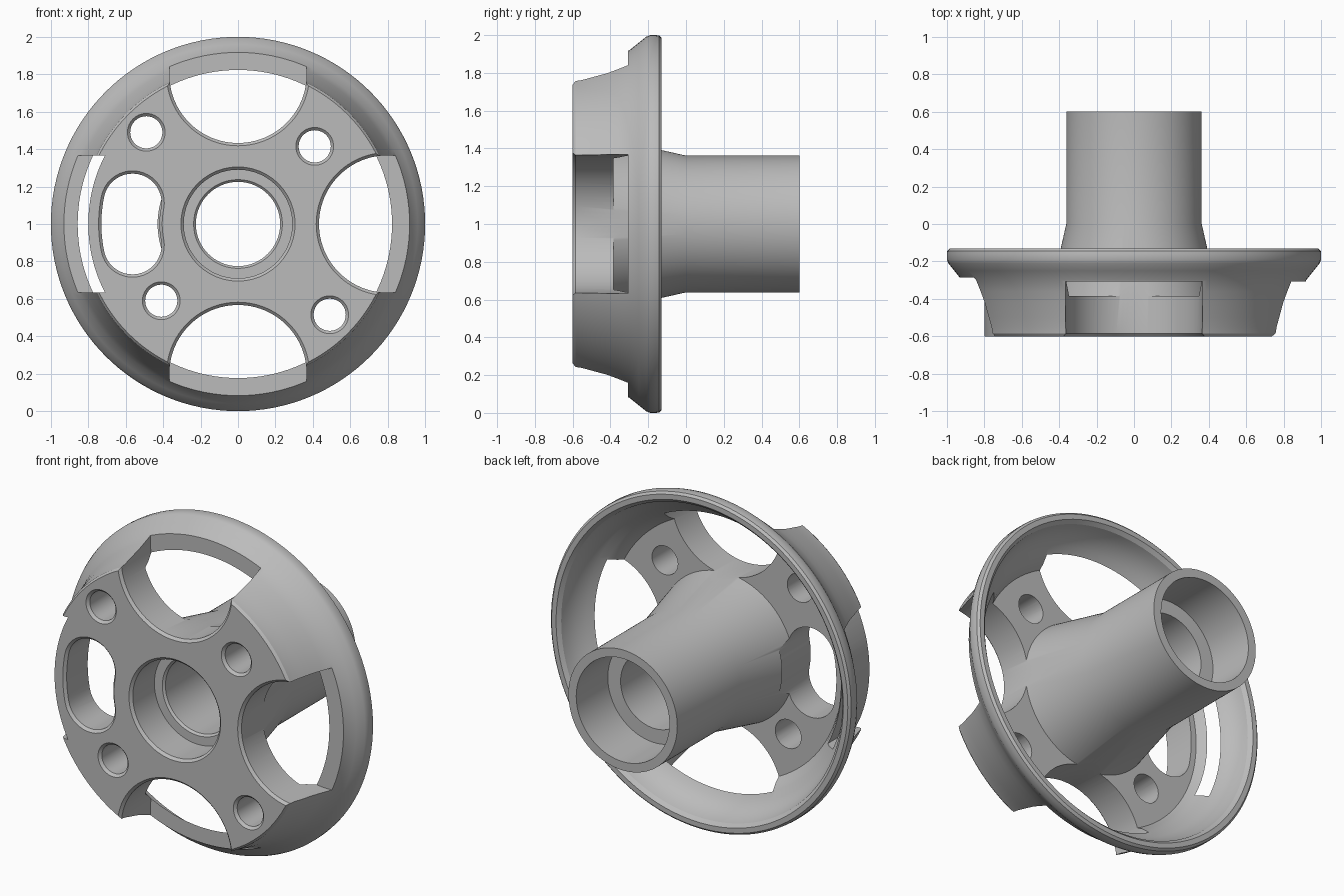
import bpy, bmesh
from math import sin, cos, pi, atan2, asin, radians, hypot
from mathutils import Matrix, Vector

cube = bpy.data.objects.get("Cube")
if cube:
    bpy.data.objects.remove(cube)

CENTRE = Vector((0, 0, 1))
FRONT, CHAMFER = -0.6, 0.015

grey = bpy.data.materials.new("cast_grey")
grey.use_nodes = True
grey.diffuse_color = (0.5, 0.5, 0.5, 1)
grey.node_tree.nodes["Principled BSDF"].inputs["Base Color"].default_value = (0.5, 0.5, 0.5, 1)


def finish(name, bm):
    bmesh.ops.recalc_face_normals(bm, faces=bm.faces)
    mesh = bpy.data.meshes.new(name)
    bm.to_mesh(mesh)
    bm.free()
    mesh.materials.append(grey)
    obj = bpy.data.objects.new(name, mesh)
    obj.location = CENTRE
    bpy.context.collection.objects.link(obj)
    return obj


def revolve(name, profile, steps=128):
    """Turn a closed (radius, y) section around the y axis."""
    bm = bmesh.new()
    rings = [[bm.verts.new((r * cos(2 * pi * i / steps), y, r * sin(2 * pi * i / steps)))
              for r, y in profile] for i in range(steps)]
    n = len(profile)
    for i in range(steps):
        a, b = rings[i], rings[(i + 1) % steps]
        for j in range(n):
            k = (j + 1) % n
            bm.faces.new((a[j], a[k], b[k], b[j]))
    return finish(name, bm)


def prism(name, layers, turn=0):
    """Loft matching (x, z) outlines given as (y, outline), turned about y."""
    bm = bmesh.new()
    rings = [[bm.verts.new((x, y, z)) for x, z in outline] for y, outline in layers]
    for a, b in zip(rings, rings[1:]):
        for j in range(len(a)):
            k = (j + 1) % len(a)
            bm.faces.new((a[j], a[k], b[k], b[j]))
    bm.faces.new(rings[0])
    bm.faces.new(rings[-1])
    bmesh.ops.rotate(bm, verts=bm.verts, matrix=Matrix.Rotation(turn, 3, "Y"))
    obj = finish(name, bm)
    obj.hide_render = True
    return obj


def arc(cx, cz, r, start, end, steps=32):
    return [(cx + r * cos(start + (end - start) * i / steps),
             cz + r * sin(start + (end - start) * i / steps)) for i in range(steps + 1)]


def chamfered(outline, back):
    """Layers of a cutter that widens at the front face."""
    return [(FRONT - CHAMFER, outline(2 * CHAMFER)),
            (FRONT + CHAMFER, outline(0)), (back, outline(0))]


def round_outline(x, z, r):
    return lambda grow: arc(x, z, r + grow, 0, 2 * pi, 40)[:-1]


def scoop_outline(grow):
    r = 0.367 + grow
    return arc(0.8, 0, r, pi / 2, 3 * pi / 2, 48) + [(1.3, -r), (1.3, r)]


def kidney_outline(grow):
    r, mid, a = 0.155 + grow, 0.575, 0.2
    end = lambda s: (-mid * cos(a), s * mid * sin(a))
    outer = arc(0, 0, mid + r, pi - a, pi + a, 16)
    low = arc(*end(-1), r, pi + a, 2 * pi + a, 20)
    inner = arc(0, 0, mid - r, pi + a, pi - a, 16)
    high = arc(*end(1), r, -a, pi - a, 20)
    return outer[:-1] + low[:-1] + inner[:-1] + high[:-1]


# Hub tube, web and flared rim turned as one casting
bore = [(0.305, FRONT), (0.29, -0.585), (0.29, -0.38), (0.237, -0.38), (0.225, -0.368),
        (0.225, 0.3), (0.31, 0.3), (0.31, 0.6)]
tube = [(0.362, 0.6), (0.362, 0), (0.449, -0.385)]
rim_inside = [(0.765, -0.385), (0.785, -0.35), (0.82, -0.31), (0.86, -0.285), (0.9, -0.24),
              (0.925, -0.19), (0.935, -0.15), (0.955, -0.13)]
rim_outside = [(0.985, -0.13), (0.998, -0.143), (1.0, -0.16), (1.0, -0.19), (0.992, -0.21),
               (0.96, -0.25), (0.92, -0.3), (0.898, -0.36), (0.878, -0.42), (0.858, -0.5),
               (0.845, -0.55), (0.84, -0.585), (0.828, FRONT)]
hub = revolve("wheel_hub", bore + tube + rim_inside + rim_outside)

# Scoops at the model's left, top and bottom
cutters = [prism("scoop_cutter", chamfered(scoop_outline, -0.308), t)
           for t in (0, pi / 2, -pi / 2)]

# Slot outside the web on the model's right
half, r = 0.367, 0.8
a = asin(half / r)
slot = arc(0, 0, r, pi - a, pi + a, 24) + [(-1.3, -half), (-1.3, half)]
cutters.append(prism("slot_cutter", [(-0.7, slot), (-0.287, slot)]))

# Kidney window and four bolt holes
cutters.append(prism("kidney_cutter", chamfered(kidney_outline, -0.3)))
for x, z in ((-0.49, 0.49), (0.41, 0.415), (0.49, -0.485), (-0.41, -0.41)):
    cutters.append(prism("bolt_hole_cutter", chamfered(round_outline(x, z, 0.086), -0.3)))

for cutter in cutters:
    mod = hub.modifiers.new(cutter.name, "BOOLEAN")
    mod.operation, mod.solver, mod.object = "DIFFERENCE", "EXACT", cutter

# Bake the cuts, then shade
bpy.ops.object.select_all(action="DESELECT")
hub.select_set(True)
bpy.context.view_layer.objects.active = hub
for mod in list(hub.modifiers):
    bpy.ops.object.modifier_apply(modifier=mod.name)
for cutter in cutters:
    bpy.data.objects.remove(cutter)
bpy.ops.object.shade_smooth_by_angle(angle=radians(25))
